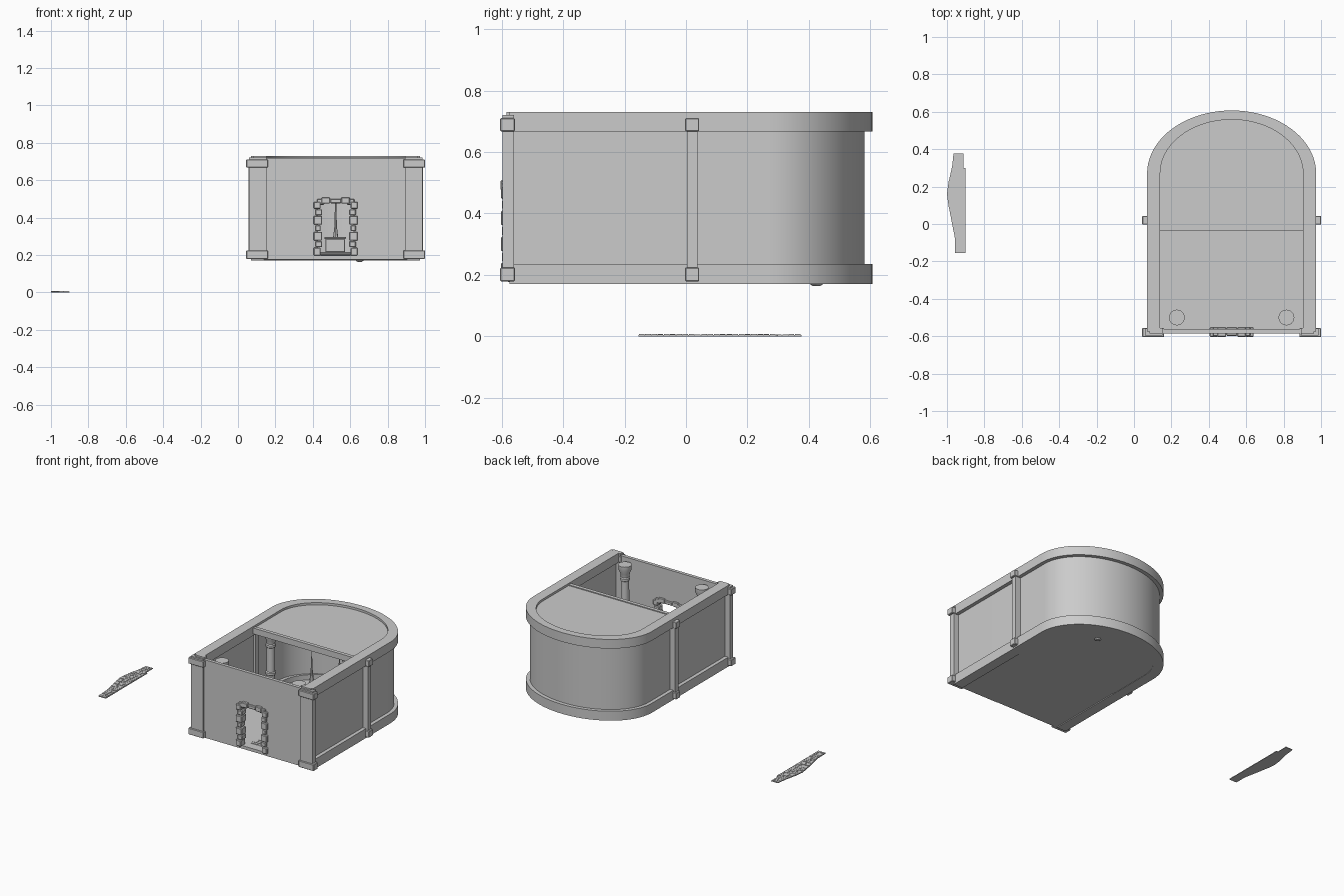
import bpy, bmesh, math, random

if "Cube" in bpy.data.objects:
    bpy.data.objects.remove(bpy.data.objects["Cube"])
random.seed(4)
CX = 0.522


def mesh_object(name, verts, faces, smooth=False):
    me = bpy.data.meshes.new(name)
    me.from_pydata(verts, [], faces)
    bm = bmesh.new()
    bm.from_mesh(me)
    bmesh.ops.recalc_face_normals(bm, faces=bm.faces)
    bm.to_mesh(me)
    bm.free()
    ob = bpy.data.objects.new(name, me)
    bpy.context.collection.objects.link(ob)
    if smooth:
        bpy.context.view_layer.objects.active = ob
        bpy.ops.object.select_all(action='DESELECT')
        ob.select_set(True)
        bpy.ops.object.shade_smooth_by_angle(angle=math.radians(30))
    return ob


def box(name, x0, x1, y0, y1, z0, z1, bevel=0.0):
    v = [(x, y, z) for z in (z0, z1) for x, y in ((x0, y0), (x1, y0), (x1, y1), (x0, y1))]
    f = [(0, 1, 2, 3), (4, 5, 6, 7)] + [(i, (i + 1) % 4, (i + 1) % 4 + 4, i + 4) for i in range(4)]
    ob = mesh_object(name, v, f)
    if bevel:
        m = ob.modifiers.new("bevel", 'BEVEL')
        m.width, m.segments = bevel, 1
    return ob


def pair(name, x0, x1, *rest):
    # one box each side of the building's centre line
    box(name + "_left", CX - x1, CX - x0, *rest)
    box(name + "_right", CX + x0, CX + x1, *rest)


def apse_outline(half, y0, tip, spring=0.27, n=40):
    pts = [(CX + half, y0)]
    for i in range(n + 1):
        a = math.pi * i / n
        pts.append((CX + half * math.cos(a), spring + (tip - spring) * math.sin(a)))
    return pts + [(CX - half, y0)]


def u_wall(name, outer, inner, z0, z1):
    n = len(outer)
    v = [(x, y, z) for z in (z0, z1) for row in (outer, inner) for x, y in row]
    f = []
    for i in range(n - 1):
        a, b = i, i + 1
        f += [(a, b, b + 2 * n, a + 2 * n), (a + n, b + n, b + 3 * n, a + 3 * n),
              (a, b, b + n, a + n), (a + 2 * n, b + 2 * n, b + 3 * n, a + 3 * n)]
    f += [(k, k + n, k + 3 * n, k + 2 * n) for k in (0, n - 1)]
    return mesh_object(name, v, f, True)


def plate(name, pts, z0, z1, smooth=False):
    n = len(pts)
    v = [(x, y, z) for z in (z0, z1) for x, y in pts]
    f = [tuple(range(n)), tuple(range(n, 2 * n))]
    f += [(i, (i + 1) % n, (i + 1) % n + n, i + n) for i in range(n)]
    return mesh_object(name, v, f, smooth)


def lathe(name, x, y, profile, n=24):
    v, f = [], []
    for r, z in profile:
        v += [(x + r * math.cos(2 * math.pi * i / n), y + r * math.sin(2 * math.pi * i / n), z) for i in range(n)]
    for k in range(len(profile) - 1):
        f += [(k * n + i, k * n + (i + 1) % n, (k + 1) * n + (i + 1) % n, (k + 1) * n + i) for i in range(n)]
    f += [tuple(range(n)), tuple(range(len(v) - n, len(v)))]
    return mesh_object(name, v, f, True)


# Outer shell: recessed wall between two projecting bands
u_wall("side_and_apse_wall", apse_outline(0.427, -0.575, 0.582), apse_outline(0.405, -0.575, 0.562), 0.18, 0.72)
for name, z0, z1 in (("bottom_band", 0.17, 0.235), ("top_band", 0.667, 0.73)):
    u_wall(name, apse_outline(0.452, -0.575, 0.607), apse_outline(0.382, -0.575, 0.558), z0, z1)

# Floors and apse roof
box("front_floor", CX - 0.42, CX + 0.42, -0.58, -0.037, 0.176, 0.197)
plate("apse_floor", apse_outline(0.42, -0.037, 0.575), 0.172, 0.2)
plate("apse_roof", apse_outline(0.385, -0.037, 0.56), 0.695, 0.715)
box("roof_edge_beam", CX - 0.38, CX + 0.38, -0.037, -0.012, 0.68, 0.721)

# Front wall in pieces around the doorway
pair("front_wall", 0.095, 0.43, -0.585, -0.562, 0.178, 0.715)
box("front_wall_over_door", CX - 0.095, CX + 0.095, -0.585, -0.562, 0.48, 0.715)

# Corner and middle posts with base and cap blocks
pair("corner_post", 0.37, 0.464, -0.597, -0.56, 0.2, 0.72)
pair("middle_post", 0.39, 0.466, 0.004, 0.038, 0.19, 0.71)
for part, z0, z1 in (("base", 0.179, 0.224), ("cap", 0.667, 0.71)):
    pair("corner_" + part, 0.362, 0.478, -0.605, -0.557, z0, z1, 0.003)
    pair("middle_" + part, 0.376, 0.478, -0.003, 0.043, z0, z1, 0.003)
pair("corner_top_block", 0.37, 0.44, -0.585, -0.557, 0.71, 0.73)

# Doorway surround: stacked irregular stones and a stepped arch head
z = 0.197
for i, h in enumerate((0.045, 0.035, 0.05, 0.035, 0.05, 0.035, 0.04)):
    w = 0.118 if i % 2 == 0 else 0.108
    inner = 0.072 if i % 3 else 0.08
    pair("door_jamb_stone", inner, w, -0.603 + 0.004 * (i % 2), -0.552, z, z + h - 0.003, 0.004)
    z += h
pair("door_shoulder_stone", 0.06, 0.1, -0.6, -0.552, 0.468, 0.5, 0.004)
pair("door_arch_stone", 0.03, 0.076, -0.604, -0.552, 0.474, 0.508, 0.004)
box("door_keystone", CX - 0.029, CX + 0.029, -0.598, -0.552, 0.476, 0.5, 0.004)

# Interior columns
column = [(0.042, 0.197), (0.042, 0.225), (0.034, 0.24), (0.028, 0.25), (0.027, 0.4), (0.033, 0.405),
          (0.033, 0.42), (0.027, 0.425), (0.026, 0.59), (0.032, 0.595), (0.032, 0.61),
          (0.027, 0.617), (0.03, 0.64), (0.042, 0.668), (0.042, 0.698)]
for side in (-1, 1):
    for y in (-0.5, 0.03):
        lathe("interior_column", CX + side * 0.293, y, column)

# Altar chest in the apse with tall thin spires behind it
box("altar_step", CX - 0.13, CX + 0.13, 0.16, 0.42, 0.2, 0.215, 0.004)
box("altar_chest", CX - 0.055, CX + 0.05, 0.2, 0.31, 0.215, 0.285, 0.003)
box("altar_lid", CX - 0.06, CX + 0.055, 0.195, 0.315, 0.285, 0.297, 0.003)
for dx, y, top in ((-0.17, 0.3, 0.5), (0.0, 0.36, 0.56), (0.17, 0.3, 0.5)):
    lathe("apse_spire", CX + dx, y, [(0.04, 0.2), (0.03, 0.24), (0.014, 0.29), (0.007, 0.35), (0.001, top)], 8)


def stone_row(name, x0, x1, y0, y1, z0, z1):
    x = x0
    while x < x1 - 0.004:
        nx = min(x1, x + random.uniform(0.022, 0.042))
        if x1 - nx < 0.012:
            nx = x1
        box(name, x, nx - 0.002, y0, y1 - 0.002, z0, z1 - random.uniform(0, 0.002))
        x = nx


# Stone path through the front room
for i in range(23):
    y = -0.52 + i * 0.0202
    left, right = random.choice((0.462, 0.472)), random.choice((0.565, 0.575))
    stone_row("path_stone", left, right, y, y + 0.02, 0.195, 0.2005)

# Loose strip of paving lying apart on the ground
edge = [(-0.155, -0.957), (-0.07, -0.958), (0.0, -0.972), (0.1, -0.992), (0.16, -1.0),
        (0.22, -0.992), (0.31, -0.972), (0.376, -0.965)]
plate("loose_strip_bed", [(-0.9, -0.155), (-0.9, 0.3), (-0.912, 0.3), (-0.912, 0.376)]
      + [(x, y) for y, x in reversed(edge)], 0.0, 0.004)
for i in range(26):
    y = -0.153 + i * 0.0203
    left = -0.9
    for (ya, xa), (yb, xb) in zip(edge, edge[1:]):
        if ya <= y + 0.01 <= yb:
            left = xa + (xb - xa) * (y + 0.01 - ya) / (yb - ya)
    stone_row("loose_strip_stone", left + 0.001, -0.901 if y < 0.28 else -0.913, y, y + 0.02, 0.003, 0.008)

# Small stone poking through under the apse floor
lathe("underside_stone", 0.65, 0.425, [(0.012, 0.163), (0.022, 0.17), (0.018, 0.18)], 7)
